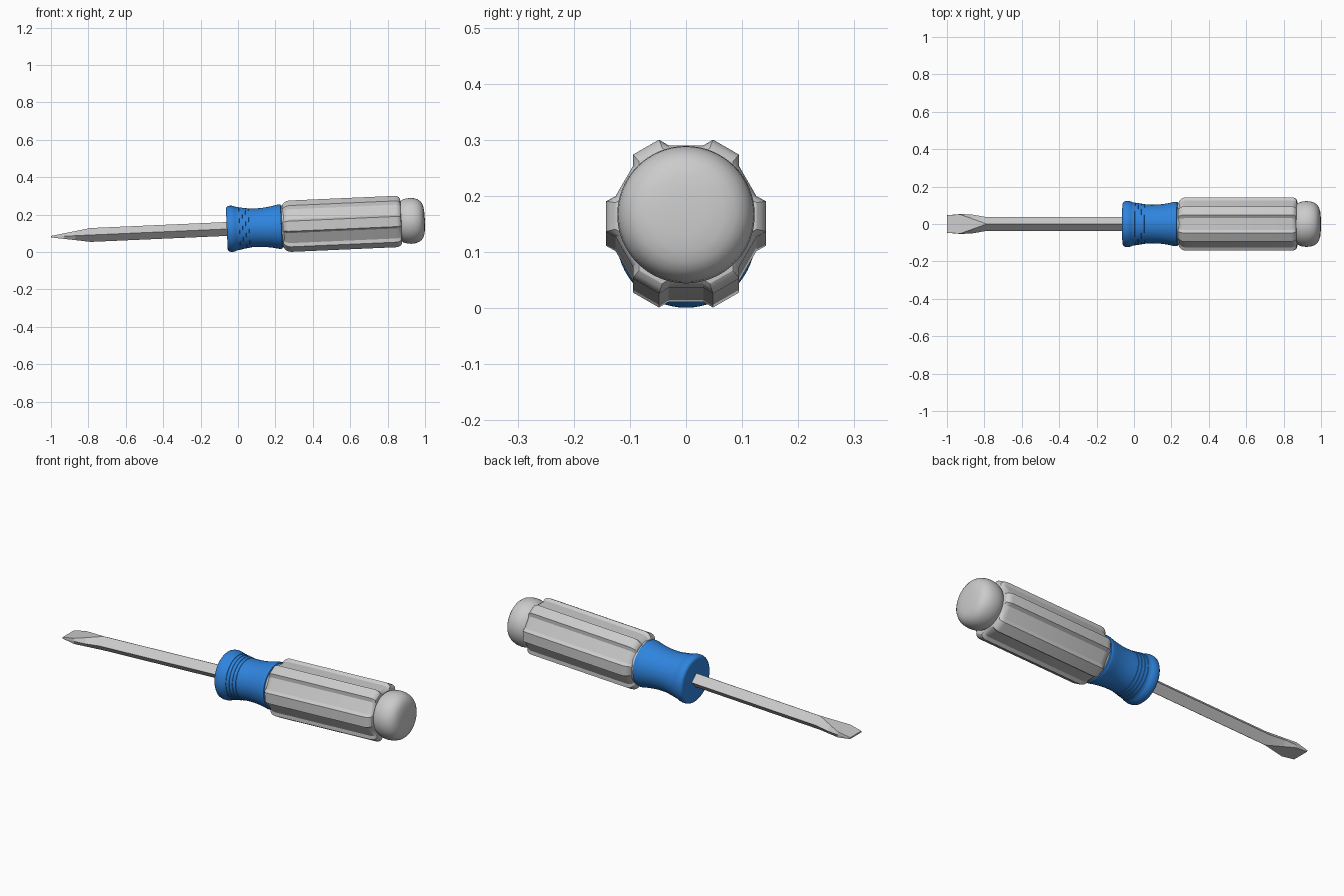
import bpy, bmesh, math
from mathutils import Matrix

if "Cube" in bpy.data.objects:
    bpy.data.objects.remove(bpy.data.objects["Cube"])

TILT = math.radians(2.52)
POSE = Matrix.Translation((0, 0, 0.126)) @ Matrix.Rotation(-TILT, 4, 'Y')


def material(name, rgb):
    m = bpy.data.materials.new(name)
    m.diffuse_color = (*rgb, 1)
    m.use_nodes = True
    m.node_tree.nodes["Principled BSDF"].inputs["Base Color"].default_value = m.diffuse_color
    return m


GREY = material("light_grey", (0.6, 0.6, 0.6))
BLUE = material("blue", (0.028, 0.23, 0.73))


def loft(name, sections, mat, angle=30):
    """Skin rings of (y, z) points placed along the tool axis, capped at both ends."""
    bm = bmesh.new()
    rings = [[bm.verts.new((x, y, z)) for y, z in pts] for x, pts in sections]
    n = len(rings[0])
    for a, b in zip(rings, rings[1:]):
        for i in range(n):
            j = (i + 1) % n
            bm.faces.new((a[i], a[j], b[j], b[i]))
    bm.faces.new(rings[0])
    bm.faces.new(rings[-1])
    bmesh.ops.recalc_face_normals(bm, faces=bm.faces)
    me = bpy.data.meshes.new(name)
    bm.to_mesh(me)
    bm.free()
    me.materials.append(mat)
    ob = bpy.data.objects.new(name, me)
    bpy.context.collection.objects.link(ob)
    ob.matrix_world = POSE
    bpy.ops.object.select_all(action='DESELECT')
    ob.select_set(True)
    bpy.context.view_layer.objects.active = ob
    bpy.ops.object.shade_smooth_by_angle(angle=math.radians(angle))
    return ob


def circle(r, n=64):
    return [(r * math.cos(2 * math.pi * i / n), r * math.sin(2 * math.pi * i / n)) for i in range(n)]


def lathe(name, profile, mat, angle=30):
    return loft(name, [(x, circle(r)) for x, r in profile], mat, angle)


# Six-lobed grip: raised flats alternating with shallow flat grooves
def grip_section(scale):
    pts = []
    for k in range(12):
        r, w = ((0.143, 0.027), (0.127, 0.031))[k % 2]
        a = k * math.pi / 6
        for s in (-w, w):
            pts.append((scale * (r * math.cos(a) - s * math.sin(a)),
                        scale * (r * math.sin(a) + s * math.cos(a))))
    return pts


grip = [(0.24, 0.80), (0.244, 0.87), (0.254, 0.94), (0.266, 0.985), (0.28, 1.0),
        (0.845, 1.0), (0.857, 0.98), (0.866, 0.94), (0.872, 0.88), (0.874, 0.78)]
loft("handle_grip", [(x, grip_section(s)) for x, s in grip], GREY, 24)

# Short neck joining grip and collar
lathe("handle_neck", [(0.22, 0.112), (0.25, 0.112)], GREY)

# Rounded end cap
lathe("handle_cap", [(0.85, 0.095), (0.868, 0.104), (0.88, 0.113), (0.9, 0.12), (0.922, 0.1225),
                     (0.945, 0.1205), (0.965, 0.114), (0.98, 0.103), (0.99, 0.088),
                     (0.996, 0.068), (0.999, 0.04), (1.0, 0.01)], GREY, 50)

# Waisted collar with a flange and stepped rings
collar = [(-0.06, 0.108), (-0.058, 0.115), (-0.052, 0.121), (-0.042, 0.1235), (-0.03, 0.1235),
          (-0.018, 0.121), (-0.01, 0.117)]
for i in range(4):
    x, r = -0.006 + i * 0.017, 0.1155 - i * 0.003
    collar += [(x, r), (x + 0.014, r - 0.001), (x + 0.015, r - 0.003)]
collar += [(0.07, 0.1035), (0.1, 0.103), (0.13, 0.104), (0.16, 0.1075), (0.19, 0.1125),
           (0.215, 0.118), (0.225, 0.119), (0.232, 0.117), (0.235, 0.112)]
lathe("collar", collar, BLUE, 35)


# Diamond-section shaft, flared and flattened into a blade at the tip
def blade_section(y, w, h):
    return [(y, 0), (w, h), (-w, h), (-y, 0), (-w, -h), (w, -h)]


loft("shaft_and_blade", [(x, blade_section(*s)) for x, s in (
    (-1.0, (0.047, 0.0465, 0.004)),
    (-0.93, (0.053, 0.051, 0.015)),
    (-0.87, (0.051, 0.03, 0.024)),
    (-0.79, (0.037, 0.001, 0.037)),
    (-0.05, (0.037, 0.001, 0.037)))], GREY, 12)
